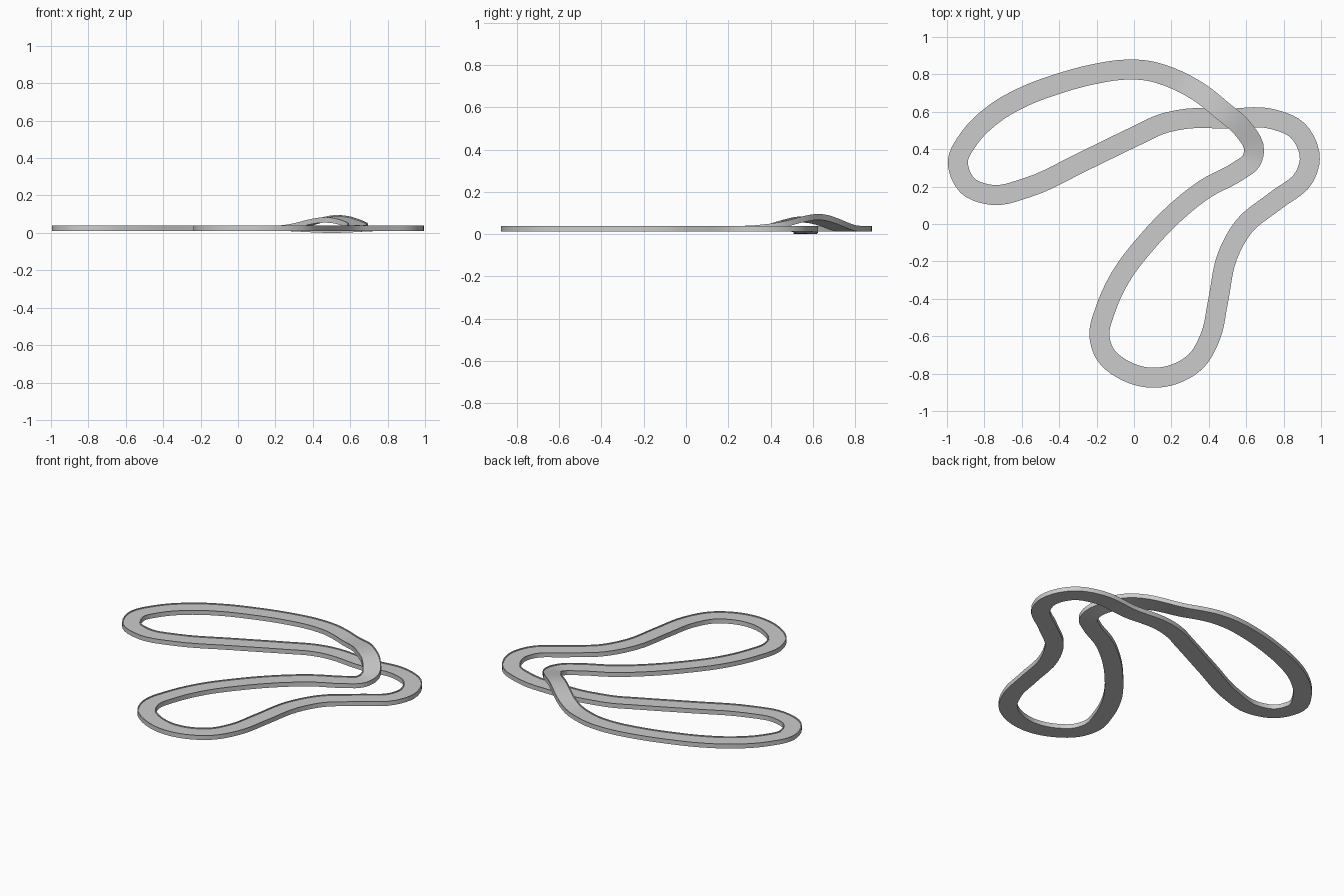
import bpy, bmesh, math
from mathutils import Vector

if "Cube" in bpy.data.objects:
    bpy.data.objects.remove(bpy.data.objects["Cube"])

# centre line of the circuit: x, y
PATH = [(-.05, .825), (-.22, .80), (-.42, .745), (-.58, .685), (-.74, .595), (-.88, .46),
        (-.942, .335), (-.89, .205), (-.755, .155), (-.57, .195), (-.27, .335),
        (.015, .473), (.15, .535), (.285, .563), (.50, .563), (.73, .563),
        (.875, .50), (.94, .345), (.91, .25), (.757, .125), (.59, -.01), (.50, -.17),
        (.45, -.41), (.407, -.605), (.33, -.735), (.21, -.805), (.093, -.822), (-.045, -.785), (-.155, -.695),
        (-.185, -.60), (-.15, -.45), (-.07, -.28), (.075, -.09), (.22, .06), (.38, .187),
        (.56, .285), (.625, .335), (.642, .39), (.57, .523), (.48, .60), (.355, .70), (.20, .782),
        (.07, .82)]
STEPS = 5
BRIDGE = Vector((.50, .583))
HALF = .0535


def spline(points, steps):
    """Closed Catmull-Rom curve with chord-length knots."""
    p = [Vector(q) for q in points]
    n, out = len(p), []
    for i in range(n):
        a, b, c, d = (p[(i + k) % n] for k in (-1, 0, 1, 2))
        t0, t1, t2 = ((v - u).length for u, v in ((a, b), (b, c), (c, d)))
        m1 = ((b - a) / t0 * t1 + (c - b) / t1 * t0) / (t0 + t1) * t1
        m2 = ((c - b) / t1 * t2 + (d - c) / t2 * t1) / (t1 + t2) * t1
        for k in range(steps):
            t = k / steps
            out.append(b * (2*t**3 - 3*t*t + 1) + m1 * (t**3 - 2*t*t + t)
                       + c * (3*t*t - 2*t**3) + m2 * (t**3 - t*t))
    return out


def bump(d, reach):
    return .5 + .5 * math.cos(math.pi * min(abs(d) / reach, 1))


line = spline(PATH, STEPS)
N = len(line)
dist = [0]
for i in range(N):
    dist.append(dist[-1] + (line[(i + 1) % N] - line[i]).length)
total = dist[-1]
over = min(range(N * 3 // 4, N), key=lambda i: (line[i] - BRIDGE).length)
under = min(range(N // 2), key=lambda i: (line[i] - BRIDGE).length)


def along(i, j):
    d = abs(dist[i] - dist[j])
    return min(d, total - d)


def sweep(name, profile):
    """Sweep a closed (side, height) profile round the circuit."""
    bm = bmesh.new()
    rings = []
    for i in range(N):
        t = (line[(i + 1) % N] - line[i - 1]).normalized()
        side = Vector((-t.y, t.x))
        up = bump(along(i, over), .34)
        z = .011 + .05 * up - .011 * bump(along(i, under), .3)
        bank = -.12 * up
        rings.append([bm.verts.new((*(line[i] + side * s), z + h + s * bank)) for s, h in profile])
    m = len(profile)
    for i in range(N):
        a, b = rings[i], rings[(i + 1) % N]
        for k in range(m):
            bm.faces.new((a[k], a[(k + 1) % m], b[(k + 1) % m], b[k]))
    bmesh.ops.recalc_face_normals(bm, faces=bm.faces)
    me = bpy.data.meshes.new(name)
    bm.to_mesh(me)
    bm.free()
    ob = bpy.data.objects.new(name, me)
    bpy.context.collection.objects.link(ob)
    bpy.context.view_layer.objects.active = ob
    ob.select_set(True)
    bpy.ops.object.shade_smooth_by_angle(angle=math.radians(30))
    ob.select_set(False)


# road bed with low raised kerbs on both edges
W, K = HALF, .006
sweep("track", [(-W, 0), (W, 0), (W, .028), (W - K, .028), (W - K, .022),
                (-W + K, .022), (-W + K, .028), (-W, .028)])
